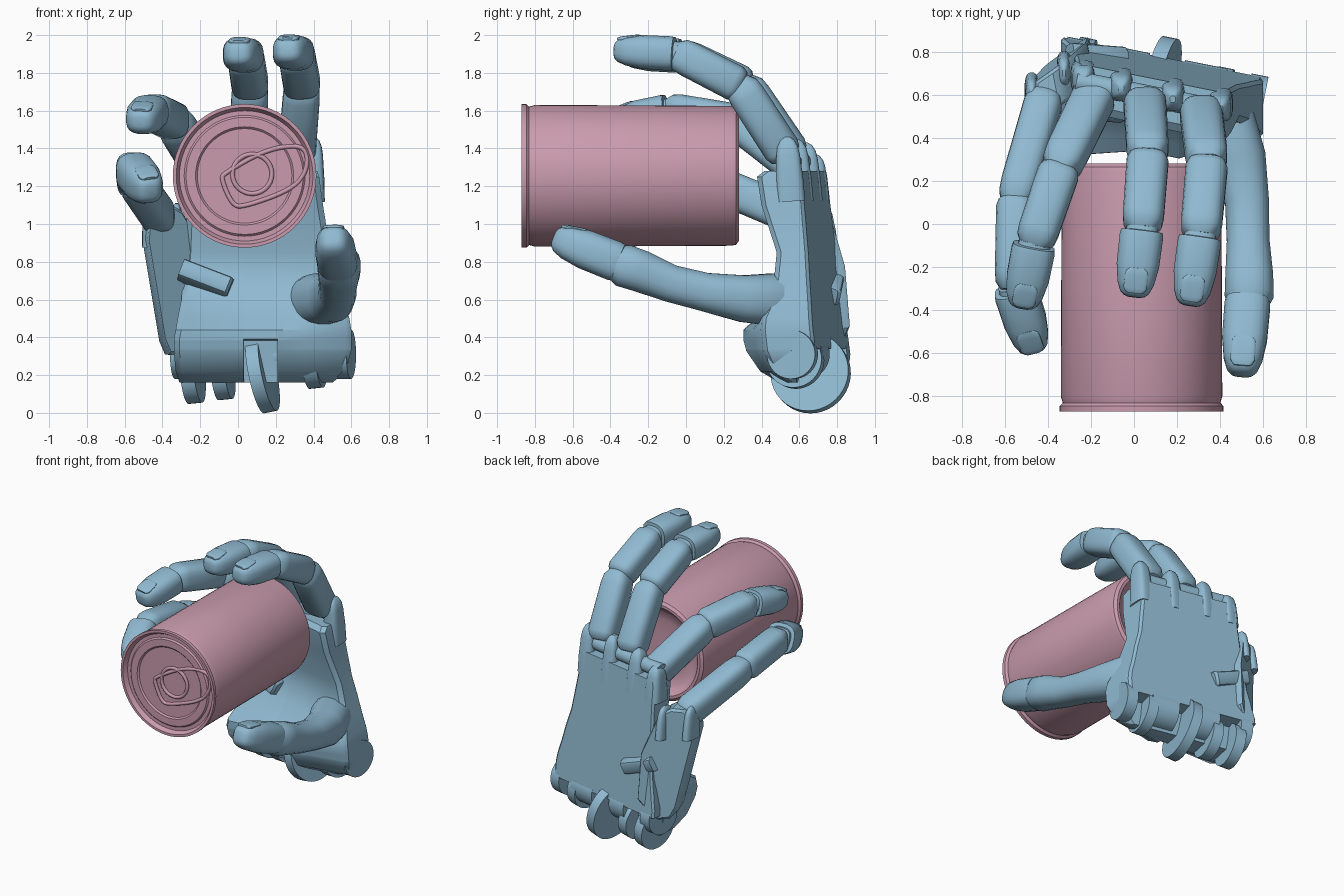
import bpy, bmesh, math
from mathutils import Vector, Matrix, Euler

if "Cube" in bpy.data.objects:
    bpy.data.objects.remove(bpy.data.objects["Cube"])


def material(name, rgb):
    m = bpy.data.materials.new(name)
    m.use_nodes = True
    m.diffuse_color = (*rgb, 1)
    m.node_tree.nodes["Principled BSDF"].inputs["Base Color"].default_value = (*rgb, 1)
    return m


BLUE = material("hand_blue", (0.28, 0.49, 0.64))
PINK = material("can_pink", (0.59, 0.33, 0.42))
made = []


def finish(name, bm, mat):
    bmesh.ops.recalc_face_normals(bm, faces=bm.faces)
    me = bpy.data.meshes.new(name)
    bm.to_mesh(me)
    bm.free()
    ob = bpy.data.objects.new(name, me)
    me.materials.append(mat)
    bpy.context.collection.objects.link(ob)
    made.append(ob)


def loft(name, rings, mat):
    """Skin a list of equal-length rings and cap both ends."""
    bm = bmesh.new()
    rows = [[bm.verts.new(p) for p in ring] for ring in rings]
    n = len(rows[0])
    for a, b in zip(rows, rows[1:]):
        for i in range(n):
            bm.faces.new((a[i], a[(i + 1) % n], b[(i + 1) % n], b[i]))
    bm.faces.new(rows[0])
    bm.faces.new(rows[-1])
    bmesh.ops.remove_doubles(bm, verts=bm.verts, dist=0.0005)
    finish(name, bm, mat)


def frame(a, b):
    d = (b - a).normalized()
    side = Vector((1, 0, 0))
    side = (side - d * side.dot(d)).normalized()
    return side, d.cross(side)


def soft_ring(centre, side, up, w, h, power, n=20):
    ring = []
    for k in range(n):
        q = math.tau * (k + 0.5) / n
        c, e = math.cos(q), math.sin(q)
        ring.append(centre + side * math.copysign(abs(c) ** (2 / power), c) * w
                    + up * math.copysign(abs(e) ** (2 / power), e) * h)
    return ring


def segment(name, a, b, stations, w, h, power=2.8):
    """Soft-cornered straight tube; stations are (fraction, scale)."""
    a, b = Vector(a), Vector(b)
    side, up = frame(a, b)
    loft(name, [soft_ring(a.lerp(b, t), side, up, w * s, h * s, power)
                for t, s in stations], BLUE)


def tube(name, path, power=2.4):
    """Bent tube; path holds (point, radius)."""
    pts = [Vector(p) for p, r in path]
    rings = []
    for i, (p, r) in enumerate(path):
        side, up = frame(pts[max(i - 1, 0)], pts[min(i + 1, len(pts) - 1)])
        rings.append(soft_ring(pts[i], side, up, r, r, power))
    loft(name, rings, BLUE)


def disc(name, centre, r, width, rot=(0, 0, -0.2)):
    bm = bmesh.new()
    m = (Matrix.Translation(centre) @ Euler(rot).to_matrix().to_4x4()
         @ Matrix.Rotation(math.pi / 2, 4, 'Y'))
    bmesh.ops.create_cone(bm, cap_ends=True, segments=40, radius1=r, radius2=r,
                          depth=width, matrix=m)
    finish(name, bm, BLUE)


def back(x, z):
    """Depth of the slanted back plane of the palm."""
    return 0.84 - 0.2 * x - 0.115 * z


# Fingers: knuckle, two joints and tip
JOINTED = [(-0.03, 0.6), (0.02, 0.88), (0.1, 1), (0.85, 0.98), (0.97, 0.92), (1.07, 0.62)]
TIP = [(0, 0.72), (0.06, 0.75), (0.07, 0.98), (0.14, 1.02), (0.55, 1), (0.8, 0.86),
       (0.93, 0.68), (0.98, 0.5), (1, 0.3)]
NAIL = [(0, 0.6), (0.12, 0.9), (0.3, 1), (0.8, 1), (0.95, 0.8), (1, 0.6)]


def finger_tip(name, a, b, w, h):
    segment(f"{name}_tip", a, b, TIP, w, h)
    a, b = Vector(a), Vector(b)
    up = frame(a, b)[1]
    segment(f"{name}_nail", a.lerp(b, 0.6) + up * h * 0.9, a.lerp(b, 0.95) + up * h * 0.66,
            NAIL, w * 0.55, 0.013, power=3.5)


def finger(name, points, sizes):
    for part, a, b, size in zip(("lower", "middle"), points, points[1:], sizes):
        segment(f"{name}_{part}", a, b, JOINTED, *size, power=3)
    finger_tip(name, points[2], points[3], *sizes[2])


SLIM = [(0.1, 0.1), (0.098, 0.097), (0.1, 0.09)]
finger("index_finger", [(0.31, 0.53, 1.36), (0.34, 0.29, 1.73),
                        (0.31, -0.04, 1.9), (0.26, -0.38, 1.92)], SLIM)
finger("middle_finger", [(0.05, 0.57, 1.36), (0.065, 0.32, 1.73),
                         (0.04, -0.01, 1.89), (0.0, -0.34, 1.905)], SLIM)
finger("ring_finger", [(-0.17, 0.62, 1.27), (-0.34, 0.27, 1.54),
                       (-0.46, -0.08, 1.6), (-0.52, -0.39, 1.54)], SLIM)
finger("little_finger", [(-0.41, 0.6, 1.03), (-0.55, 0.12, 1.23),
                         (-0.56, -0.28, 1.29), (-0.46, -0.59, 1.17)],
       [(0.09, 0.1), (0.09, 0.1), (0.1, 0.105)])

# Thumb: one bent tube from the palm, then the tip
tube("thumb_lower", [((0.36, 0.6, 0.59), 0.12), ((0.43, 0.46, 0.6), 0.14),
                     ((0.49, 0.3, 0.605), 0.125), ((0.525, 0.1, 0.64), 0.103),
                     ((0.53, -0.08, 0.685), 0.1), ((0.535, -0.24, 0.75), 0.112),
                     ((0.535, -0.33, 0.78), 0.115), ((0.53, -0.39, 0.805), 0.085)])
finger_tip("thumb", (0.53, -0.33, 0.785), (0.5, -0.7, 0.93), 0.105, 0.105)

# Palm with a deep wrist cuff, slotted for the wheel
# Rows: height, left, right, front depth at left and right, back depth
ROWS = [(0.16, -0.31, 0.5, 0.34, 0.18, 0.14), (0.22, -0.33, 0.57, 0.45, 0.25, 0.12),
        (0.33, -0.34, 0.6, 0.53, 0.28, 0.11), (0.34, -0.34, 0.6, 0.53, 0.28, 0),
        (0.38, -0.34, 0.6, 0.54, 0.28, 0), (0.39, -0.34, 0.6, 0.54, 0.28, 0),
        (0.44, -0.33, 0.6, 0.53, 0.28, 0), (0.5, -0.32, 0.59, 0.43, 0.27, 0),
        (0.6, -0.3, 0.56, 0.28, 0.22, 0), (0.72, -0.29, 0.53, 0.19, 0.19, 0),
        (0.85, -0.28, 0.49, 0.17, 0.17, 0), (1.1, -0.27, 0.45, 0.22, 0.23, 0),
        (1.25, -0.27, 0.43, 0.22, 0.24, 0), (1.28, -0.26, 0.42, 0.18, 0.2, 0)]
rings = []
for z, l, r, f, g, k in ROWS:
    c = 0.03
    mid = f + (g - f) * 0.35
    slot = min(mid, 0.26) if z < 0.385 else mid
    flat = [(l + c, f), (0.03, mid), (0.032, slot), (0.208, slot), (0.21, mid),
            (0.36, (f + 2 * g) / 3), (r - c, g), (r, g - c), (r, k + 0.015),
            (r - 0.015, k), (l + 0.015, k), (l, k + 0.015), (l, f - c)]
    rings.append([(x, back(x, z) - d, z) for x, d in flat])
loft("palm", rings, BLUE)

# Knuckle lobes between the fingers, flush with the back
LOBE = [(0, 1.2), (0.35, 1.15), (0.72, 1), (0.85, 0.87), (0.95, 0.6), (1, 0.25)]
for i, (x, z) in enumerate([(0.4, 1.46), (0.18, 1.45), (-0.06, 1.43), (-0.235, 1.37)]):
    segment(f"knuckle_lobe_{i + 1}", (x, back(x, 1.12) - 0.075, 1.12),
            (x, back(x, z) - 0.058, z), LOBE, 0.05, 0.063, power=3.5)
for i, x in enumerate((0.3, 0.06, -0.16)):
    disc(f"knuckle_pin_{i + 1}", (x, back(x, 1.33) - 0.08, 1.33), 0.05, 0.22)

# Outer swinging plate that carries the little finger
PLATE = [(-0.42, 0.38), (-0.39, 0.31), (-0.31, 0.3), (-0.21, 0.45), (-0.22, 0.78),
         (-0.3, 1.02), (-0.33, 1.07), (-0.38, 1.1), (-0.45, 1.09), (-0.5, 1.02),
         (-0.51, 0.92)]
skins = []
for depth, inset in ((0, 0.96), (0.015, 1), (0.155, 1), (0.17, 0.96)):
    ring = []
    for px, pz in PLATE:
        x, z = -0.36 + (px + 0.36) * inset, 0.7 + (pz - 0.7) * inset
        ring.append((x + 0.2 * depth, 0.85 + 0.7 * (x + 0.25) - 0.06 * (z - 0.35) - depth, z))
    skins.append(ring)
loft("little_finger_plate", skins, BLUE)
for i, x in enumerate((-0.475, -0.325)):
    segment(f"little_finger_lug_{i + 1}", (x, 0.62 + 0.1 * i, 0.88),
            (x, 0.6 + 0.1 * i, 1.11), LOBE, 0.028, 0.07)
segment("plate_hook", (-0.3, 0.665, 0.74), (-0.04, 0.645, 0.64),
        [(0, 1), (0.95, 1), (1, 0.9)], 0.055, 0.175, power=6)

# Wrist lugs and hinge discs
for i, (x, w) in enumerate([(0.56, 0.08), (0.31, 0.2), (-0.02, 0.14), (-0.29, 0.09)]):
    disc(f"wrist_lug_{i + 1}", (x, back(x, 0.3) - 0.13, 0.31), 0.13, w)
for i, (x, z, r) in enumerate([(-0.24, 0.2, 0.15), (-0.08, 0.21, 0.14), (0.4, 0.28, 0.15)]):
    disc(f"wrist_hinge_{i + 1}", (x, back(x, z) - 0.15, z), r, 0.075, (0, -0.1, -0.2))
disc("wrist_wheel", (0.13, 0.66, 0.21), 0.21, 0.07, (0, -0.2, -0.2))

# Drinks can turned around its long axis
CAN = [(0.23, 0.01), (0.21, 0.2), (0.23, 0.27), (0.25, 0.3), (0.28, 0.325), (0.28, 0.345),
       (0.265, 0.365), (0.24, 0.37), (-0.3, 0.373), (-0.8, 0.375), (-0.83, 0.366),
       (-0.845, 0.38), (-0.87, 0.38), (-0.87, 0.362), (-0.84, 0.345), (-0.84, 0.32),
       (-0.85, 0.31), (-0.85, 0.26), (-0.84, 0.25), (-0.84, 0.01)]
loft("can", [[(0.035 + r * math.cos(math.tau * k / 64), y,
               1.255 + r * math.sin(math.tau * k / 64)) for k in range(64)]
             for y, r in CAN], PINK)


# Pull tab: raised outline and rivet ring
def loop(name, pts, r):
    cu = bpy.data.curves.new(name, 'CURVE')
    cu.dimensions = '3D'
    cu.bevel_depth, cu.bevel_resolution = r, 2
    sp = cu.splines.new('NURBS')
    sp.points.add(len(pts) - 1)
    for p, (x, z) in zip(sp.points, pts):
        p.co = (x, -0.846, z, 1)
    sp.order_u = 3
    sp.use_cyclic_u = True
    cu.materials.append(PINK)
    bpy.context.collection.objects.link(bpy.data.objects.new(name, cu))


loop("pull_tab", [(-0.09, 1.24), (-0.03, 1.1), (0.03, 1.09), (0.28, 1.18), (0.36, 1.27),
                  (0.37, 1.38), (0.31, 1.42), (0.14, 1.39), (-0.07, 1.27)], 0.012)
loop("pull_tab_ring", [(0.075 + 0.105 * math.cos(math.tau * k / 24),
                        1.265 + 0.105 * math.sin(math.tau * k / 24)) for k in range(24)], 0.012)

# Smooth shading with sharp edges kept
bpy.ops.object.select_all(action='DESELECT')
for ob in made:
    ob.select_set(True)
bpy.context.view_layer.objects.active = made[0]
bpy.ops.object.shade_smooth_by_angle(angle=math.radians(35))
